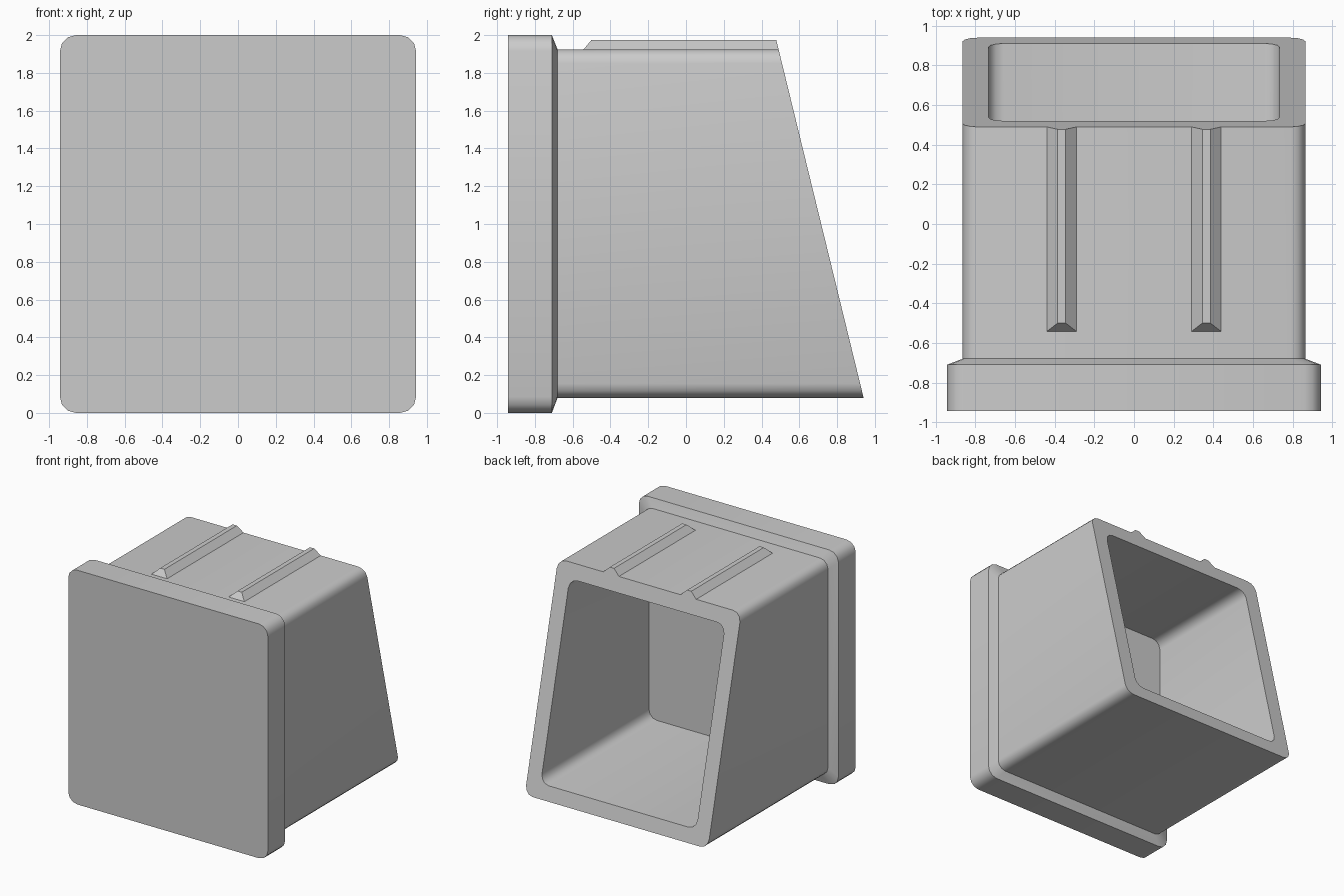
import bpy, bmesh, math

cube = bpy.data.objects.get("Cube")
if cube:
    bpy.data.objects.remove(cube, do_unlink=True)

grey = bpy.data.materials.new("light_grey_plastic")
grey.use_nodes = True
colour = (0.6, 0.6, 0.6, 1)
grey.diffuse_color = colour
grey.node_tree.nodes["Principled BSDF"].inputs["Base Color"].default_value = colour


def slant(z):
    """Depth of the sloping open end at a given height."""
    return 0.49 + (1.925 - z) * 0.244


def rounded_ring(half_w, z0, z1, r, depth, steps=3):
    """Rounded rectangle in x and z; depth is a function of z."""
    corners = [(half_w - r, z1 - r, 0), (r - half_w, z1 - r, 90),
               (r - half_w, z0 + r, 180), (half_w - r, z0 + r, 270)]
    ring = []
    for cx, cz, start in corners:
        for i in range(steps + 1):
            a = math.radians(start + 90 * i / steps)
            x, z = cx + r * math.cos(a), cz + r * math.sin(a)
            ring.append((x, depth(z), z))
    return ring


def loft(name, rings):
    """Skin a series of matching rings and close both ends."""
    bm = bmesh.new()
    loops = [[bm.verts.new(p) for p in ring] for ring in rings]
    for a, b in zip(loops, loops[1:]):
        n = len(a)
        for i in range(n):
            j = (i + 1) % n
            bm.faces.new((a[i], a[j], b[j], b[i]))
    bm.faces.new(loops[0])
    bm.faces.new(loops[-1])
    bmesh.ops.recalc_face_normals(bm, faces=bm.faces)
    mesh = bpy.data.meshes.new(name)
    bm.to_mesh(mesh)
    bm.free()
    mesh.materials.append(grey)
    obj = bpy.data.objects.new(name, mesh)
    bpy.context.collection.objects.link(obj)
    bpy.ops.object.select_all(action='DESELECT')
    obj.select_set(True)
    bpy.context.view_layer.objects.active = obj
    bpy.ops.object.shade_smooth_by_angle(angle=math.radians(35))
    return obj


# Front plate, chamfer, sleeve and hollow in one continuous shell
plate = (0.943, 0, 2, 0.085)
sleeve = (0.865, 0.08, 1.925, 0.075)
hollow = (0.735, 0.2, 1.8, 0.075)
loft("end_cap_shell", [
    rounded_ring(*plate, lambda z: -0.943),
    rounded_ring(*plate, lambda z: -0.71),
    rounded_ring(*sleeve, lambda z: -0.68),
    rounded_ring(*sleeve, slant),
    rounded_ring(*hollow, slant),
    rounded_ring(*hollow, lambda z: -0.55),
])

# Two grip ridges along the top, ramped at the front
low, high = 1.915, 1.975
for side, name in ((1, "left_ridge"), (-1, "right_ridge")):
    profile = [(-0.085, low), (-0.02, high), (0.02, high), (0.085, low)]
    front = [(side * 0.365 + x, -0.5 if z == high else -0.55, z) for x, z in profile]
    back = [(x, slant(z), z) for x, y, z in front]
    loft(name, [front, back])
